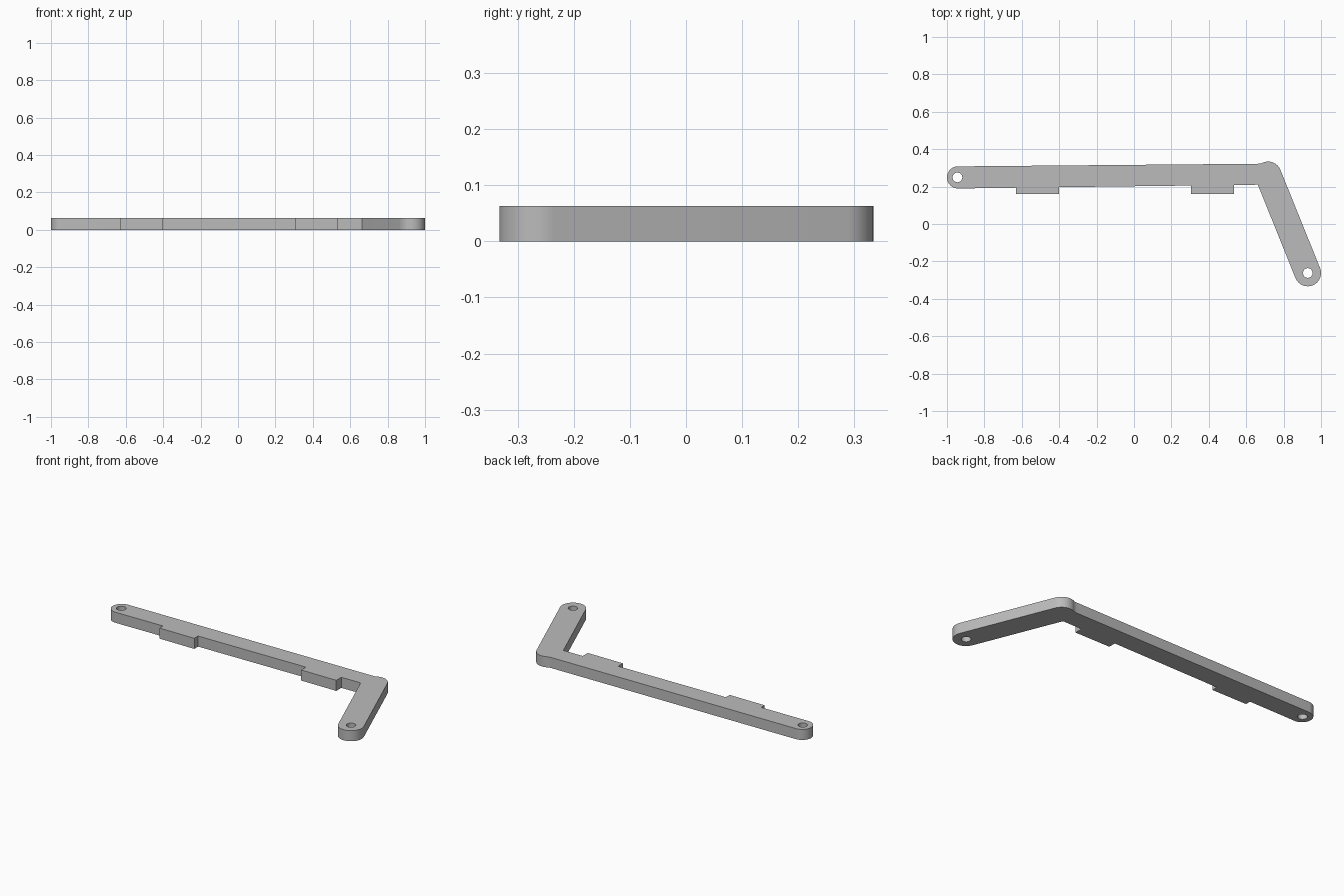
import bpy, bmesh
from math import sin, cos, radians, atan2, degrees
from mathutils import Vector

THICK = 0.063
LEFT_END = Vector((-0.941, 0.249))
CORNER = Vector((0.717, 0.263))
LEG_END = Vector((0.929, -0.262))
ARM_R, LEG_R, HOLE_R = 0.059, 0.071, 0.026

cube = bpy.data.objects.get("Cube")
if cube:
    bpy.data.objects.remove(cube, do_unlink=True)


def arc(centre, r, start, end, n):
    """Points along an arc, angles in degrees."""
    angles = [radians(start + (end - start) * i / n) for i in range(n + 1)]
    return [(centre.x + r * cos(a), centre.y + r * sin(a)) for a in angles]


def lower_edge(x):
    """Height of the arm's inner edge at x."""
    return 0.19 + (x - LEFT_END.x) * 0.0125


def tab(x0, x1, depth=0.161):
    """Square tab standing out from the arm's inner edge."""
    return [(x0, lower_edge(x0)), (x0, depth), (x1, depth), (x1, lower_edge(x1))]


# Outline, anticlockwise: arm end, two tabs, inner corner, leg end, outer corner
leg = LEG_END - CORNER
leg_dir = degrees(atan2(leg.y, leg.x))
outline = arc(LEFT_END, ARM_R, 90, 270, 24)
outline += tab(-0.631, -0.401) + tab(0.304, 0.535)
outline.append((0.662, lower_edge(0.662)))
outline += arc(LEG_END, LEG_R, leg_dir - 90, leg_dir + 90, 28)
outline += arc(CORNER, LEG_R, leg_dir + 90, 122, 16)
outline.append((0.66, 0.322))

# Screw holes in both ends
hole_centres = (Vector((-0.944, 0.249)), LEG_END)
loops = [outline] + [arc(c, HOLE_R, 0, 345, 23) for c in hole_centres]

# Fill the outline round the holes and give it thickness
bm = bmesh.new()
edges = []
for loop in loops:
    verts = [bm.verts.new((x, y, 0)) for x, y in loop]
    edges += [bm.edges.new((v, verts[i - 1])) for i, v in enumerate(verts)]
bmesh.ops.triangle_fill(bm, edges=edges, use_beauty=True, use_dissolve=False, normal=(0, 0, 1))
top = bmesh.ops.extrude_face_region(bm, geom=bm.faces[:], use_keep_orig=True)["geom"]
bmesh.ops.translate(bm, verts=[g for g in top if isinstance(g, bmesh.types.BMVert)],
                    vec=(0, 0, THICK))
bmesh.ops.recalc_face_normals(bm, faces=bm.faces[:])
mesh = bpy.data.meshes.new("angled_bracket")
bm.to_mesh(mesh)
bm.free()

bracket = bpy.data.objects.new("angled_bracket", mesh)
bpy.context.collection.objects.link(bracket)

# Plain grey
grey = bpy.data.materials.new("plain_grey")
grey.use_nodes = True
colour = (0.5, 0.5, 0.5, 1)
grey.diffuse_color = colour
grey.node_tree.nodes["Principled BSDF"].inputs["Base Color"].default_value = colour
mesh.materials.append(grey)

# Smooth rounded ends, sharp rims
bpy.ops.object.select_all(action="DESELECT")
bracket.select_set(True)
bpy.context.view_layer.objects.active = bracket
bpy.ops.object.shade_smooth_by_angle(angle=radians(30))
